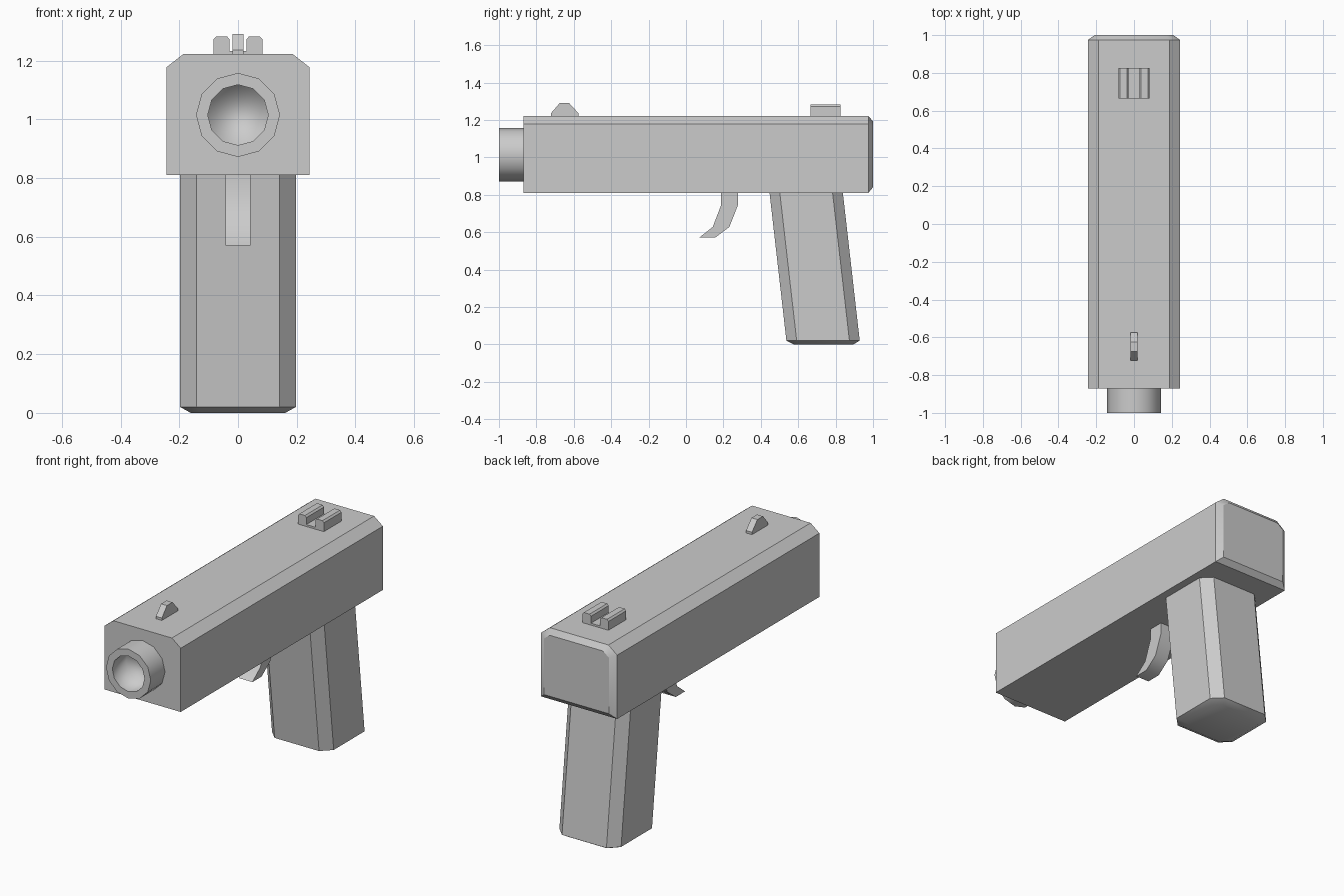
import bpy, bmesh, math

if "Cube" in bpy.data.objects:
    bpy.data.objects.remove(bpy.data.objects["Cube"])


def loft(name, rings, angle=33):
    """Skin a closed solid through rings with equal point counts, capping both ends."""
    bm = bmesh.new()
    vs = [[bm.verts.new(p) for p in ring] for ring in rings]
    n = len(vs[0])
    for a, b in zip(vs, vs[1:]):
        for i in range(n):
            j = (i + 1) % n
            bm.faces.new((a[i], a[j], b[j], b[i]))
    bm.faces.new(vs[0])
    bm.faces.new(vs[-1])
    bmesh.ops.recalc_face_normals(bm, faces=bm.faces)
    me = bpy.data.meshes.new(name)
    bm.to_mesh(me)
    bm.free()
    me.shade_smooth()
    me.set_sharp_from_angle(angle=math.radians(angle))
    ob = bpy.data.objects.new(name, me)
    bpy.context.collection.objects.link(ob)
    return ob


def mirrored(half):
    return half + [(-u, v) for u, v in reversed(half)]


def at_y(profile, y):
    return [(x, y, z) for x, z in profile]


def at_x(profile, x):
    return [(x, y, z) for y, z in profile]


# Slide with chamfered top edges and bevelled rear
body = mirrored([(0.243, 0.81), (0.243, 1.178), (0.187, 1.222)])
rear = mirrored([(0.208, 0.84), (0.208, 1.163), (0.17, 1.192)])
loft("slide", [at_y(body, -0.87), at_y(body, 0.975), at_y(rear, 1.0)])


# Twelve-sided barrel with a bore
def circle(r, y):
    return [(r * math.sin(i * math.tau / 12), y, 1.015 + r * math.cos(i * math.tau / 12))
            for i in range(12)]


barrel = loft("barrel", [circle(0.143, -0.86), circle(0.143, -1.0),
                         circle(0.103, -1.0), circle(0.103, -0.875)], 40)
for e in barrel.data.edges:
    if min(e.vertices) >= 36:      # soft bore floor
        e.use_edge_sharp = False


# Slanted grip with chamfered corners and bevelled base
def grip_ring(z, inset=0.0):
    cy = 0.735 - 0.114 * z
    w, d, c = 0.197 - inset, 0.196 - inset, 0.055 - inset * 0.4
    return [(x, cy + y, z) for x, y in mirrored(
        [(w - c, -d), (w, c - d), (w, d - c), (w - c, d)])]


loft("grip", [grip_ring(0.815), grip_ring(0.02), grip_ring(0, 0.036)])

# Curved trigger
trigger = [(0.188, 0.815), (0.188, 0.745), (0.143, 0.628), (0.07, 0.57),
           (0.155, 0.57), (0.232, 0.628), (0.278, 0.745), (0.278, 0.815)]
loft("trigger", [at_x(trigger, -0.043), at_x(trigger, 0.043)], 40)

# Front sight blade
blade = [(-0.722, 1.22), (-0.722, 1.236), (-0.675, 1.29),
         (-0.625, 1.29), (-0.575, 1.236), (-0.575, 1.22)]
loft("front_sight", [at_x(blade, -0.019), at_x(blade, 0.019)])

# Notched rear sight
notch = mirrored([(0.083, 1.22), (0.083, 1.273), (0.074, 1.283), (0.038, 1.283),
                  (0.029, 1.273), (0.029, 1.233)])
loft("rear_sight", [at_y(notch, 0.665), at_y(notch, 0.826)])
